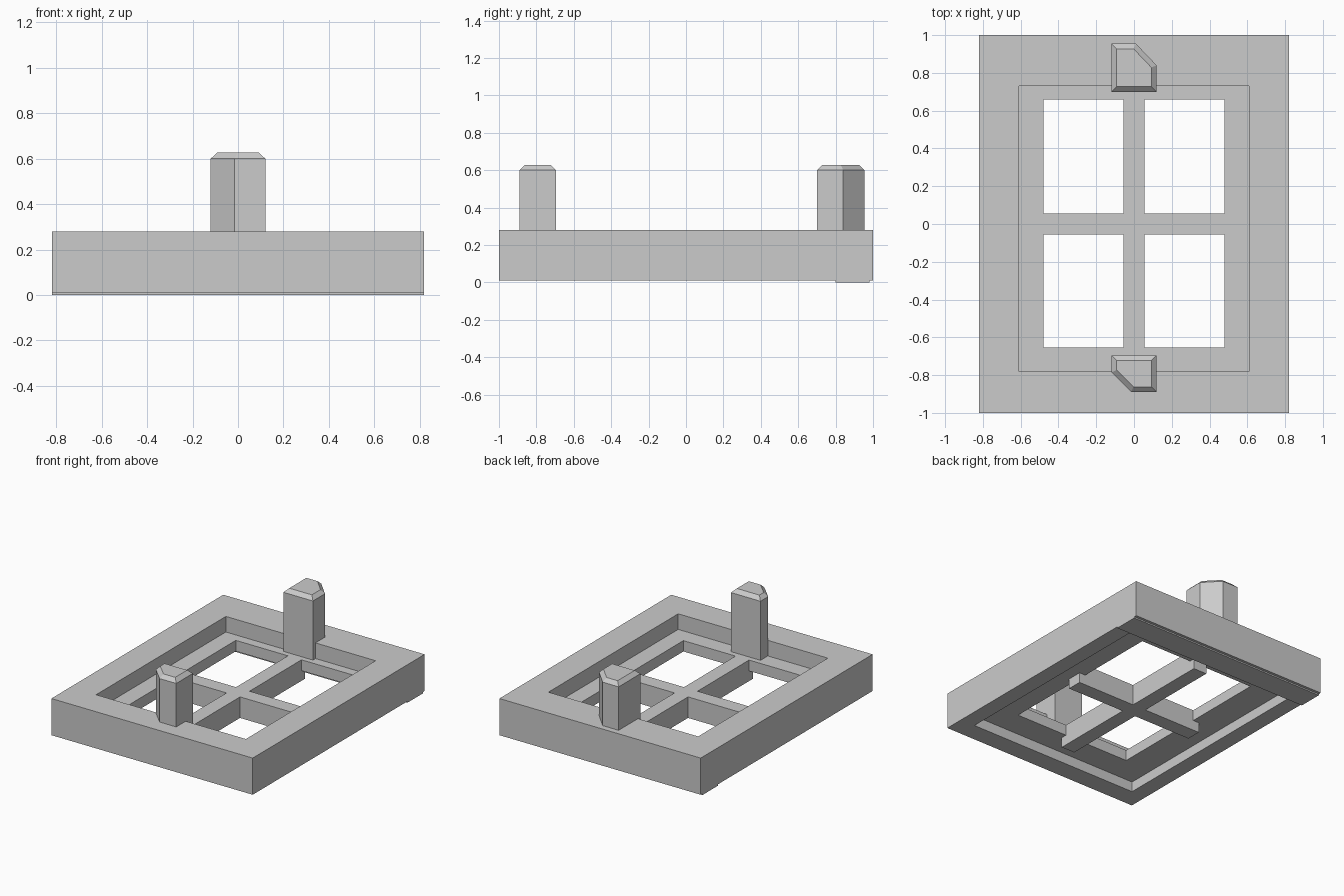
import bpy
import bmesh

cube = bpy.data.objects.get("Cube")
if cube:
    bpy.data.objects.remove(cube, do_unlink=True)

# One plain grey for every part
grey = bpy.data.materials.new("light grey")
grey.use_nodes = True
colour = (0.6, 0.6, 0.6, 1)
grey.diffuse_color = colour
grey.node_tree.nodes["Principled BSDF"].inputs["Base Color"].default_value = colour


def finish(name, bm):
    bmesh.ops.recalc_face_normals(bm, faces=bm.faces)
    mesh = bpy.data.meshes.new(name)
    bm.to_mesh(mesh)
    bm.free()
    mesh.materials.append(grey)
    obj = bpy.data.objects.new(name, mesh)
    bpy.context.collection.objects.link(obj)
    return obj


def rect_ring(name, loops):
    """Closed ring through rectangles given as (half width, y min, y max, z)."""
    bm = bmesh.new()
    rings = [[bm.verts.new(p) for p in
              ((-w, a, z), (w, a, z), (w, b, z), (-w, b, z))]
             for w, a, b, z in loops]
    for i, ring in enumerate(rings):
        prev = rings[i - 1]
        for k in range(4):
            n = (k + 1) % 4
            bm.faces.new((prev[k], prev[n], ring[n], ring[k]))
    return finish(name, bm)


def prism(name, outline, z0, z1, bevel=None):
    """Upright prism; bevel = (inset, rise) narrows the top."""
    bm = bmesh.new()
    low = [bm.verts.new((x, y, z0)) for x, y in outline]
    high = [bm.verts.new((x, y, z1)) for x, y in outline]
    bm.faces.new(low[::-1])
    top = bm.faces.new(high)
    for k in range(len(low)):
        n = (k + 1) % len(low)
        bm.faces.new((low[k], low[n], high[n], high[k]))
    bmesh.ops.recalc_face_normals(bm, faces=bm.faces)
    if bevel:
        inset, rise = bevel
        bmesh.ops.inset_region(bm, faces=[top], thickness=inset,
                               depth=0, use_even_offset=True)
        for v in top.verts:
            v.co.z += rise
    return finish(name, bm)


def plus_outline(lx, ly, w):
    return [(-w, -ly), (w, -ly), (w, -w), (lx, -w), (lx, w), (w, w),
            (w, ly), (-w, ly), (-w, w), (-lx, w), (-lx, -w), (-w, -w)]


BASE, LEDGE_LOW, LEDGE_TOP, RIM = 0.01, 0.085, 0.165, 0.28

# Frame with an inner ledge, recessed above and below
rect_ring("frame", [
    (0.82, -1, 1, BASE), (0.82, -1, 1, RIM),
    (0.61, -0.78, 0.73, RIM), (0.61, -0.78, 0.73, LEDGE_TOP),
    (0.48, -0.655, 0.66, LEDGE_TOP), (0.48, -0.655, 0.66, LEDGE_LOW),
    (0.70, -0.855, 0.80, LEDGE_LOW), (0.70, -0.855, 0.80, BASE)])

# Cross bars, with longer arms under the ledge
prism("cross_bars", plus_outline(0.48, 0.66, 0.055), LEDGE_LOW, LEDGE_TOP)
prism("cross_ribs", plus_outline(0.53, 0.70, 0.055), BASE, LEDGE_LOW)

# Thin foot strip under the back edge
prism("back_foot", [(-0.82, 0.80), (0.82, 0.80), (0.82, 0.98), (-0.82, 0.98)],
      0, BASE)

# Posts with one cut corner and a bevelled top
prism("front_post", [(-0.12, -0.785), (-0.015, -0.89), (0.12, -0.89),
                     (0.12, -0.695), (-0.12, -0.695)],
      LEDGE_TOP, 0.60, (0.028, 0.027))
prism("back_post", [(-0.12, 0.70), (0.12, 0.70), (0.12, 0.84),
                    (0.01, 0.955), (-0.12, 0.955)],
      LEDGE_TOP, 0.60, (0.028, 0.027))
